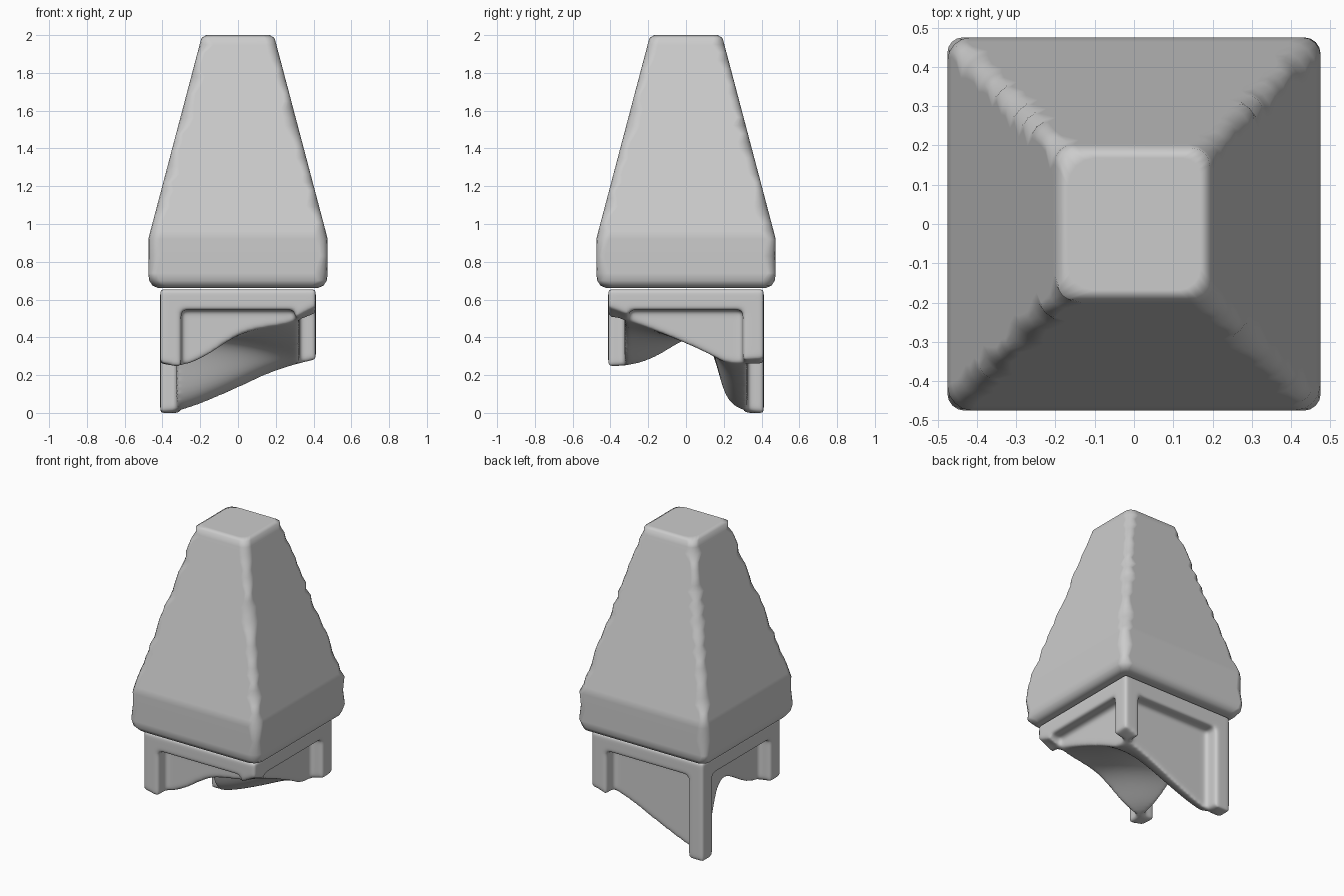
import bpy, bmesh, random
from math import cos, sin, pi
from mathutils import Matrix, Vector

random.seed(4)
if "Cube" in bpy.data.objects:
    bpy.data.objects.remove(bpy.data.objects["Cube"])

stone = bpy.data.materials.new("grey_stone")
stone.use_nodes = True
grey = (0.6, 0.6, 0.6, 1)
stone.diffuse_color = grey
stone.node_tree.nodes["Principled BSDF"].inputs["Base Color"].default_value = grey


def make(name, bm, helper=False):
    bmesh.ops.recalc_face_normals(bm, faces=bm.faces)
    mesh = bpy.data.meshes.new(name)
    bm.to_mesh(mesh)
    bm.free()
    obj = bpy.data.objects.new(name, mesh)
    bpy.context.collection.objects.link(obj)
    mesh.materials.append(stone)
    obj.hide_render = helper
    return obj


def box(name, lo, hi, turn=0, helper=False):
    lo, hi = Vector(lo), Vector(hi)
    bm = bmesh.new()
    bmesh.ops.create_cube(bm, size=1, matrix=Matrix.Rotation(turn, 4, "Z")
                          @ Matrix.Translation((lo + hi) / 2)
                          @ Matrix.Diagonal((*(hi - lo), 1)))
    return make(name, bm, helper)


# Tapered spire: stacked square rings with unevenly worn round corners
def spire():
    profile = [(.42, .66), (.452, .673), (.47, .7), (.475, .74), (.475, .83), (.475, .92)]
    steps = 24
    profile += [(.475 - .272 * i / steps, .92 + 1.03 * i / steps) for i in range(1, steps + 1)]
    profile += [(.193, 1.985), (.168, 2)]
    bm = bmesh.new()
    rings = []
    arc_steps = 4
    for half, z in profile:
        ring = []
        for corner in range(4):
            wear = random.uniform(.035, .075)
            centre = Matrix.Rotation(corner * pi / 2, 2) @ Vector((half - wear, half - wear))
            for k in range(arc_steps + 1):
                angle = (corner + k / arc_steps) * pi / 2
                ring.append(bm.verts.new((centre.x + wear * cos(angle),
                                          centre.y + wear * sin(angle), z)))
        rings.append(ring)
    for low, high in zip(rings, rings[1:]):
        for i in range(len(low)):
            j = (i + 1) % len(low)
            bm.faces.new((low[i], low[j], high[j], high[i]))
    bm.faces.new(rings[0])
    bm.faces.new(rings[-1])
    obj = make("spire", bm)
    for poly in obj.data.polygons:
        poly.use_smooth = True
    mod = obj.modifiers.new("soft_normals", "WEIGHTED_NORMAL")
    mod.weight = 80


# Broken underside: a height grid, closed into a solid cutter
def break_cutter():
    xs = [-.8, -.43, -.3, -.15, 0, .15, .3, .43, .8]
    ys = [-.8, -.43, -.2, 0, .12, .18, .23, .43, .8]
    heights = [
        [.31, .21, .28, .43, .47, .50, .64],
        [.23, .25, .33, .42, .44, .45, .47],
        [.40, .41, .41, .40, .38, .37, .36],
        [.41, .41, .40, .38, .35, .31, .30],
        [.17, .18, .20, .25, .28, .28, .28],
        [.00, .01, .07, .14, .22, .26, .27],
        [-.02, -.01, .05, .11, .18, .25, .32],
    ]
    heights = [heights[0]] + heights + [heights[-1]]
    bm = bmesh.new()
    grid = [[bm.verts.new((x, y, z)) for x, z in zip(xs, [row[0]] + row + [row[-1]])]
            for y, row in zip(ys, heights)]
    for r, s in zip(grid, grid[1:]):
        for i in range(len(xs) - 1):
            bm.faces.new((r[i], r[i + 1], s[i + 1], s[i]))
    edges = [e for e in bm.edges if e.is_boundary]
    new = bmesh.ops.extrude_edge_only(bm, edges=edges)["geom"]
    for v in new:
        if isinstance(v, bmesh.types.BMVert):
            v.co.z = -.9
    bmesh.ops.holes_fill(bm, edges=[e for e in bm.edges if e.is_boundary])
    obj = make("break_cutter", bm, True)
    sub = obj.modifiers.new("smooth", "SUBSURF")
    sub.levels = sub.render_levels = 3
    return obj


# Framed block: four recessed panels, then the broken underside
def block():
    obj = box("framed_block", (-.412, -.412, 0), (.412, .412, .654))
    cutters = [box("panel_cutter", (-.3, -.6, -.2), (.3, -.325, .545), pi / 2 * i, True)
               for i in range(4)]
    cutters.append(break_cutter())
    for cutter in cutters:
        mod = obj.modifiers.new("cut", "BOOLEAN")
        mod.operation, mod.object, mod.solver = "DIFFERENCE", cutter, "EXACT"
    # weathered, softened edges
    remesh = obj.modifiers.new("remesh", "REMESH")
    remesh.mode, remesh.voxel_size, remesh.use_smooth_shade = "VOXEL", .011, True
    smooth = obj.modifiers.new("wear", "SMOOTH")
    smooth.factor, smooth.iterations = .5, 14
    bpy.context.view_layer.update()
    bpy.context.view_layer.objects.active = obj
    for mod in list(obj.modifiers):
        bpy.ops.object.modifier_apply(modifier=mod.name)
    for cutter in cutters:
        bpy.data.objects.remove(cutter)


spire()
block()
